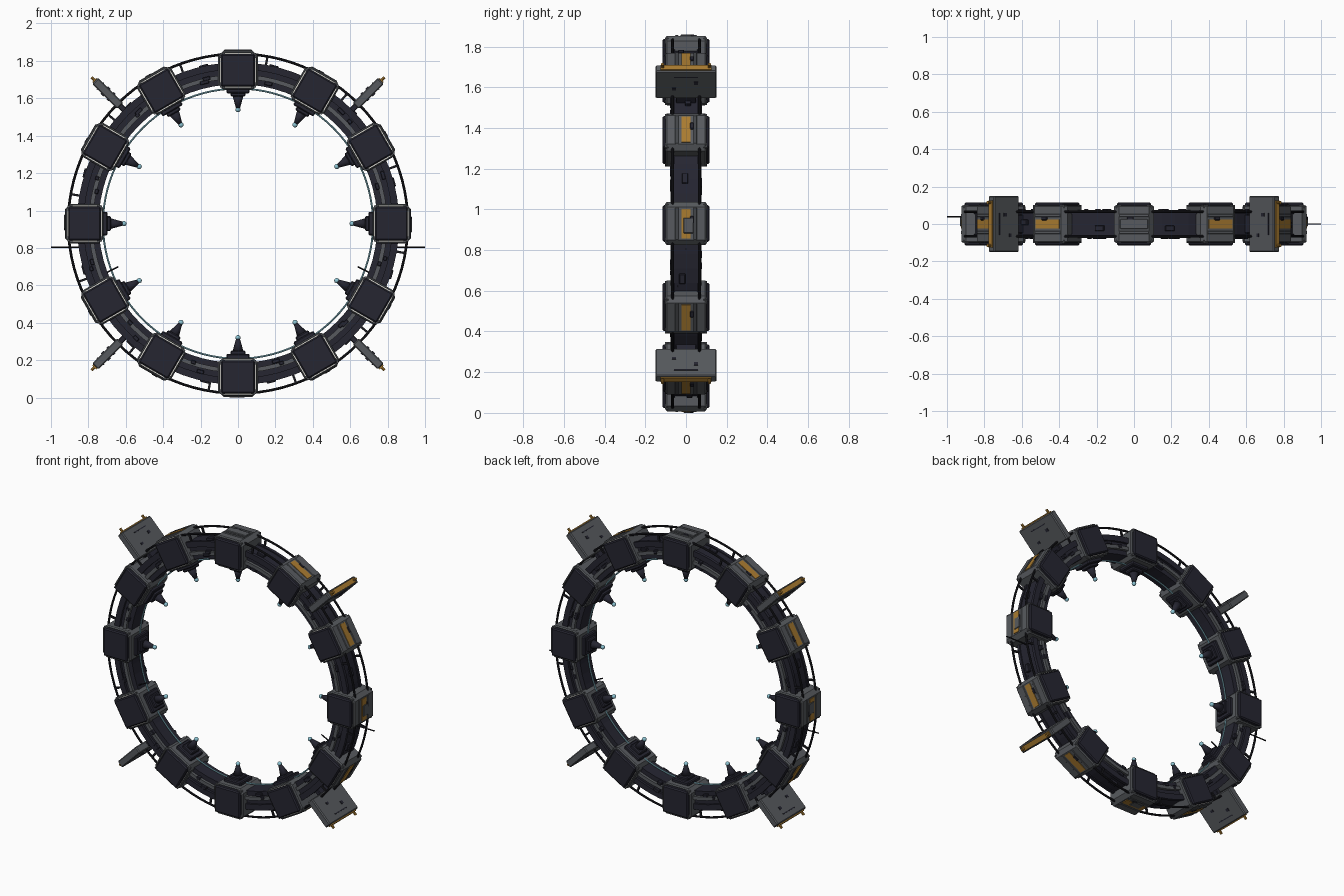
import bpy, bmesh, math, random
from mathutils import Matrix, Vector

cube = bpy.data.objects.get("Cube")
if cube:
    bpy.data.objects.remove(cube, do_unlink=True)

random.seed(4)
CENTRE = 0.93


def material(name, r, g, b):
    m = bpy.data.materials.new(name)
    m.use_nodes = True
    m.diffuse_color = (r, g, b, 1)
    m.node_tree.nodes["Principled BSDF"].inputs["Base Color"].default_value = (r, g, b, 1)
    return m


NAVY = material("dark navy", 0.019, 0.019, 0.031)
STEEL = material("steel grey", 0.095, 0.102, 0.112)
BLACK = material("black rail", 0.011, 0.011, 0.015)
GOLD = material("gold", 0.40, 0.20, 0.03)
BLUE = material("pale blue", 0.27, 0.56, 0.66)
CREAM = material("cream trim", 0.85, 0.84, 0.78)


def to_mesh(name, bm, *mats):
    bmesh.ops.recalc_face_normals(bm, faces=bm.faces)
    me = bpy.data.meshes.new(name)
    bm.to_mesh(me)
    bm.free()
    for m in mats:
        me.materials.append(m)
    return me


def place(me, name, angle=0.0):
    """Put a part, modelled with +z pointing outwards, at an angle on the ring."""
    ob = bpy.data.objects.new(name, me)
    ob.location.z = CENTRE
    ob.rotation_euler.y = math.radians(angle)
    bpy.context.collection.objects.link(ob)
    return ob


def add_box(bm, centre, size, bevel=0.0):
    part = bmesh.new()
    bmesh.ops.create_cube(part, size=1)
    bmesh.ops.scale(part, vec=size, verts=part.verts)
    if bevel:
        bmesh.ops.bevel(part, geom=part.edges[:], offset=bevel, segments=1, affect='EDGES')
    bmesh.ops.translate(part, vec=centre, verts=part.verts)
    tmp = bpy.data.meshes.new("tmp")
    part.to_mesh(tmp)
    part.free()
    bm.from_mesh(tmp)
    bpy.data.meshes.remove(tmp)


def boxes(name, mat, *specs):
    bm = bmesh.new()
    for spec in specs:
        add_box(bm, *spec)
    return to_mesh(name, bm, mat)


def cone(bm, r1, r2, depth, centre, segs=12):
    bmesh.ops.create_cone(bm, cap_ends=True, segments=segs, radius1=r1, radius2=r2,
                          depth=depth, matrix=Matrix.Translation(centre))


def band(name, mat, r0, r1, y0, y1, steps=72):
    """Rectangular section swept round the ring axis."""
    bm = bmesh.new()
    vs = [bm.verts.new((0, y, r)) for r, y in ((r0, y0), (r1, y0), (r1, y1), (r0, y1))]
    es = [bm.edges.new((vs[i], vs[(i + 1) % 4])) for i in range(4)]
    bmesh.ops.spin(bm, geom=vs + es, cent=(0, 0, 0), axis=(0, 1, 0),
                   angle=math.tau, steps=steps, use_duplicate=False)
    bmesh.ops.remove_doubles(bm, verts=bm.verts, dist=0.0001)
    return place(to_mesh(name, bm, mat), name)


def hoop(name, mat, radius, thick, y=0.0):
    bpy.ops.mesh.primitive_torus_add(major_radius=radius, minor_radius=thick, major_segments=96,
                                     minor_segments=8, location=(0, y, CENTRE),
                                     rotation=(math.pi / 2, 0, 0))
    ob = bpy.context.object
    ob.name = name
    ob.data.materials.append(mat)
    bpy.ops.object.shade_smooth_by_angle()


def rod(name, mat, a, b, radius):
    a, b = Vector(a), Vector(b)
    bm = bmesh.new()
    turn = (b - a).to_track_quat('Z', 'Y').to_matrix().to_4x4()
    bmesh.ops.create_cone(bm, cap_ends=True, segments=8, radius1=radius, radius2=radius,
                          depth=(b - a).length, matrix=Matrix.Translation((a + b) / 2) @ turn)
    ob = bpy.data.objects.new(name, to_mesh(name, bm, mat))
    bpy.context.collection.objects.link(ob)


# Ring body with face rails and outer hoops
band("ring_body", NAVY, 0.745, 0.855, -0.058, 0.058)
for side, label in ((-1, "front"), (1, "back")):
    band(label + "_grey_rail", STEEL, 0.775, 0.798, side * 0.066 - 0.01, side * 0.066 + 0.01)
    band(label + "_edge_rail", NAVY, 0.825, 0.862, side * 0.063 - 0.01, side * 0.063 + 0.01)
    hoop(label + "_outer_hoop", BLACK, 0.908, 0.007, side * 0.066)
hoop("inner_light_hoop", BLUE, 0.722, 0.005)


# Module shell: chamfered block with a sunken cream floor behind each panel
def shell_mesh():
    bm = bmesh.new()
    add_box(bm, (0, 0, 0.82), (0.212, 0.2, 0.204))

    def along_y(e):
        return abs(e.verts[0].co.y - e.verts[1].co.y) > 0.1
    bmesh.ops.bevel(bm, geom=[e for e in bm.edges if along_y(e)], offset=0.025,
                    segments=1, affect='EDGES')
    bm.normal_update()
    ends = [f for f in bm.faces if abs(f.normal.y) > 0.9]
    rim = list({e for f in ends for e in f.edges})
    bmesh.ops.bevel(bm, geom=rim, offset=0.006, segments=1, affect='EDGES')
    bm.normal_update()
    ends = [f for f in bm.faces if abs(f.normal.y) > 0.95]
    bmesh.ops.inset_individual(bm, faces=ends, thickness=0.004)
    for f in bmesh.ops.extrude_discrete_faces(bm, faces=ends)["faces"]:
        inward = -0.012 if f.calc_center_median().y > 0 else 0.012
        bmesh.ops.translate(bm, vec=(0, inward, 0), verts=f.verts)
        f.material_index = 1
    return to_mesh("module_shell", bm, STEEL, CREAM)


shell = shell_mesh()
panels = boxes("module_panels", NAVY,
               *[((0, s * 0.095, 0.82), (0.181, 0.04, 0.174), 0.007) for s in (-1, 1)])
corners = boxes("panel_corner_clips", STEEL,
                *[((x * 0.083, y * 0.094, 0.82 + z * 0.079), (0.026, 0.016, 0.026))
                  for x in (-1, 1) for y in (-1, 1) for z in (-1, 1)])
strip = boxes("gold_strip", GOLD, ((0, 0, 0.922), (0.145, 0.046, 0.008)))
ribs = boxes("outer_ribs", STEEL,
             *[((0, s * 0.045, 0.922), (0.16, 0.016, 0.008), 0.003) for s in (-1, 1)])
cover = boxes("strip_cover", STEEL, ((0.01, 0.012, 0.922), (0.075, 0.05, 0.016), 0.003))
top_cover = boxes("top_cover", STEEL, ((0, 0, 0.922), (0.15, 0.052, 0.016), 0.003))
latch = boxes("cover_latch", NAVY, ((-0.02, 0.03, 0.922), (0.035, 0.02, 0.014), 0.003))

# Emitter: stepped base, cone and glowing tip pointing to the middle
base = boxes("emitter_base", NAVY, ((0, 0, 0.712), (0.125, 0.125, 0.03), 0.006),
             ((0, 0, 0.692), (0.08, 0.08, 0.026), 0.006))
bm = bmesh.new()
cone(bm, 0.010, 0.030, 0.072, (0, 0, 0.65))
nozzle = to_mesh("emitter_cone", bm, NAVY)
bm = bmesh.new()
bmesh.ops.create_uvsphere(bm, u_segments=12, v_segments=8, radius=0.014,
                          matrix=Matrix.Translation((0, 0, 0.61)))
tip = to_mesh("emitter_tip", bm, BLUE)
for part in (nozzle, tip):
    part.shade_smooth()

for i in range(12):
    angle = i * 30
    for part in (shell, panels, corners, strip, ribs, base, nozzle, tip):
        place(part, f"{part.name}_{i + 1}", angle)
    if i % 3 == 0:
        place(cover if i else top_cover, f"strip_cover_{i + 1}", angle)
    place(latch, f"cover_latch_{i + 1}", angle)

    # Fittings on the ring between neighbouring modules
    specs = []
    for side in (-1, 1):
        for n in range(2):
            specs.append(((random.uniform(-0.06, 0.06), side * 0.066, random.uniform(0.76, 0.82)),
                          (random.uniform(0.02, 0.05), 0.026, 0.02), 0.003))
    specs.append(((random.uniform(-0.05, 0.05), random.uniform(-0.03, 0.03), 0.858),
                  (0.05, 0.03, 0.02), 0.003))
    place(boxes("ring_fittings", NAVY, *specs), f"ring_fittings_{i + 1}", angle + 15)
    # Brackets holding the hoops
    bracket = boxes("hoop_bracket", BLACK,
                    *[((0, s * 0.066, 0.88), (0.012, 0.01, 0.055)) for s in (-1, 1)])
    place(bracket, f"hoop_bracket_{i + 1}", angle + 10)

# Four diagonal radiator fins with gold edges
fin = boxes("fin_plate", STEEL, ((0, 0, 0.985), (0.046, 0.3, 0.19), 0.006))
strut = boxes("fin_strut", NAVY, ((0, 0, 0.875), (0.03, 0.1, 0.06), 0.004))
edge = boxes("fin_gold_edge", GOLD, ((0, 0, 1.081), (0.03, 0.25, 0.012)))
details = boxes("fin_details", NAVY,
                ((0, 0.05, 1.0), (0.056, 0.02, 0.02)), ((0, -0.06, 0.96), (0.054, 0.02, 0.015)),
                ((0, 0.0, 1.04), (0.052, 0.12, 0.006)))
bm = bmesh.new()
for s in (-1, 1):
    cone(bm, 0.008, 0.008, 0.04, (0, s * 0.115, 1.088), 8)
pins = to_mesh("fin_pins", bm, GOLD)
for i in range(4):
    for part in (fin, strut, edge, details, pins):
        place(part, f"{part.name}_{i + 1}", 45 + 90 * i)

# Thin antennas
for s, label, y in ((-1, "right", 0.04), (1, "left", 0.0)):
    rod(label + "_antenna", BLACK, (s * 0.84, y, 0.805), (s, y, 0.805), 0.004)
    rod(label + "_whip", BLACK, (s * 0.64, -0.04, 0.70), (s * 0.80, -0.04, 0.62), 0.004)
